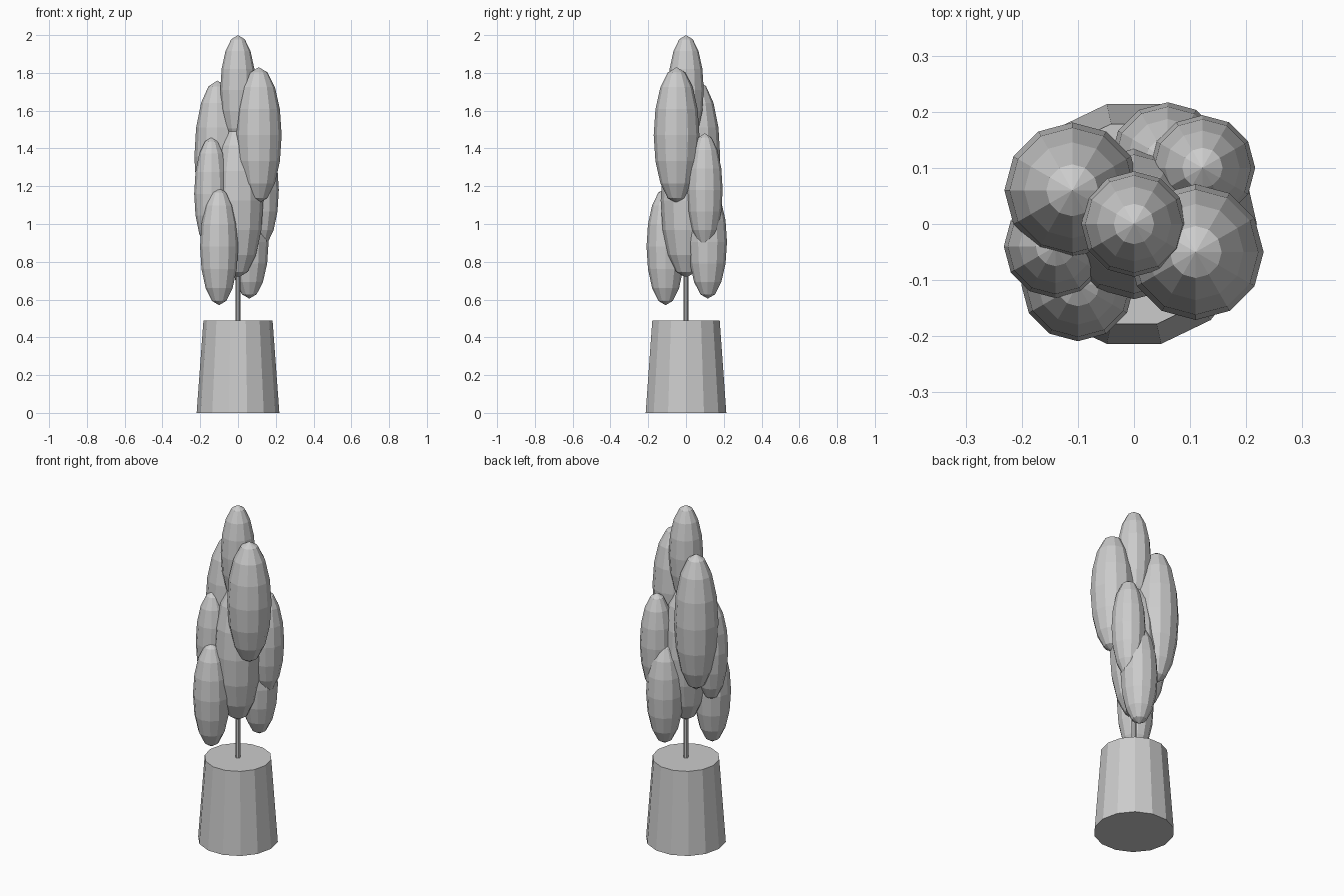
import bpy, bmesh, math
from mathutils import Matrix

if "Cube" in bpy.data.objects:
    bpy.data.objects.remove(bpy.data.objects["Cube"])

grey = bpy.data.materials.new("plain grey")
grey.diffuse_color = (0.6, 0.6, 0.6, 1)
grey.use_nodes = True
grey.node_tree.nodes["Principled BSDF"].inputs["Base Color"].default_value = grey.diffuse_color


def finish(name, bm):
    mesh = bpy.data.meshes.new(name)
    bm.to_mesh(mesh)
    bm.free()
    mesh.materials.append(grey)
    obj = bpy.data.objects.new(name, mesh)
    bpy.context.collection.objects.link(obj)


def cone(name, sides, r1, r2, z0, z1):
    bm = bmesh.new()
    m = Matrix.Translation((0, 0, (z0 + z1) / 2)) @ Matrix.Rotation(math.pi / 2, 4, 'Z')
    bmesh.ops.create_cone(bm, cap_ends=True, segments=sides, radius1=r1,
                          radius2=r2, depth=z1 - z0, matrix=m)
    finish(name, bm)


def leaf_clump(name, x, y, r, bottom, top):
    bm = bmesh.new()
    m = Matrix.Translation((x, y, (bottom + top) / 2)) @ Matrix.Diagonal((r, r, (top - bottom) / 2, 1))
    bmesh.ops.create_uvsphere(bm, u_segments=12, v_segments=8, radius=1, matrix=m)
    finish(name, bm)


# Tapered pot and thin trunk
cone("pot", 14, 0.219, 0.183, 0, 0.49)
cone("trunk", 8, 0.013, 0.013, 0.48, 1.0)

# Foliage: x, y, radius, bottom, top
clumps = {
    "foliage_top": (0, 0, 0.094, 1.42, 2.0),
    "foliage_core": (0, 0, 0.134, 0.715, 1.535),
    "foliage_front_right": (0.11, -0.05, 0.121, 1.11, 1.83),
    "foliage_back_left": (-0.11, 0.06, 0.121, 0.95, 1.76),
    "foliage_mid_left": (-0.14, -0.04, 0.092, 0.86, 1.46),
    "foliage_mid_right": (0.122, 0.10, 0.094, 0.88, 1.48),
    "foliage_low_front": (-0.10, -0.108, 0.101, 0.57, 1.19),
    "foliage_low_back": (0.06, 0.115, 0.102, 0.605, 1.205),
}
for name, spec in clumps.items():
    leaf_clump(name, *spec)
